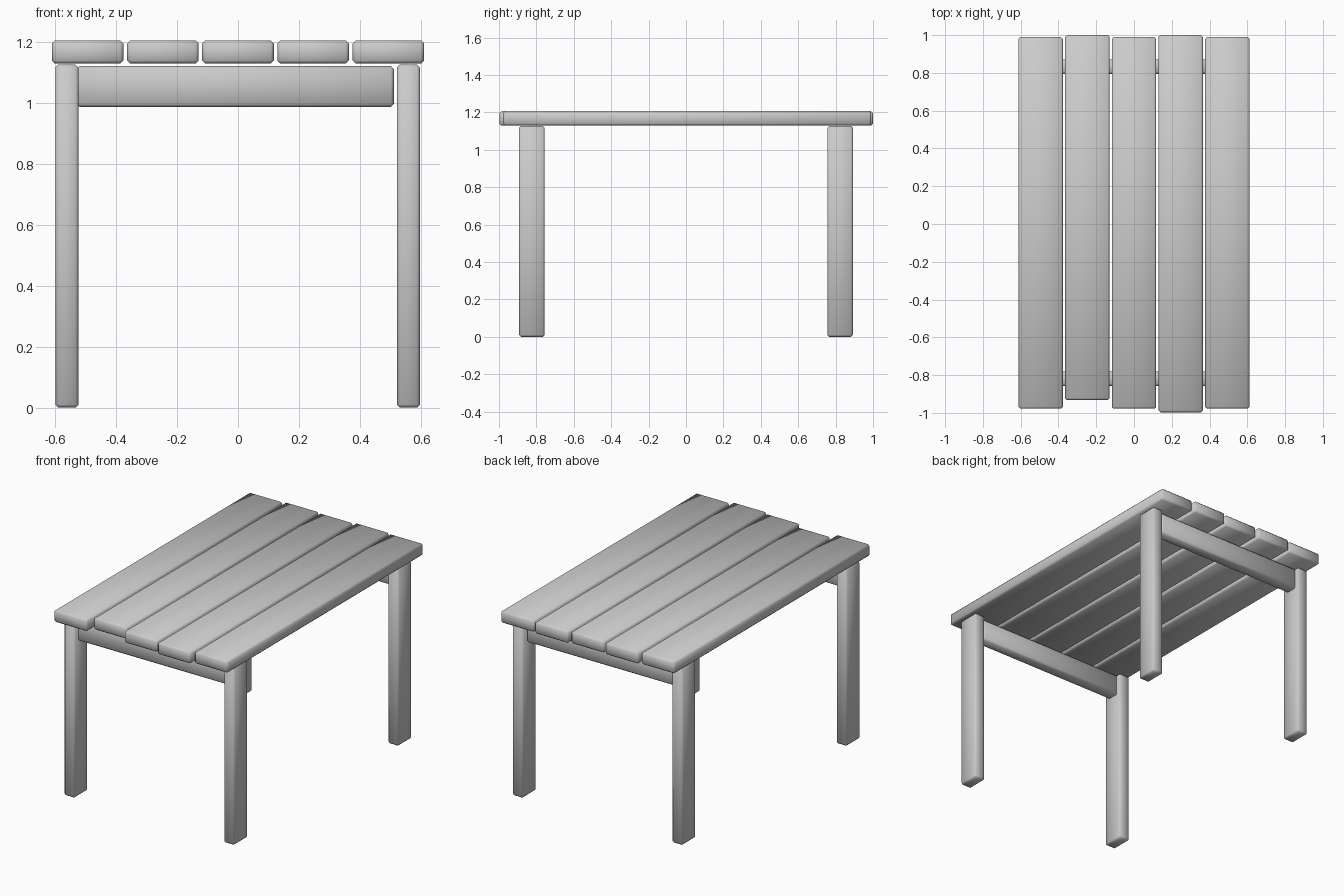
import bpy

if "Cube" in bpy.data.objects:
    bpy.data.objects.remove(bpy.data.objects["Cube"])


def board(name, x, y, z, bevel=0.01):
    """Rounded box spanning the given (min, max) ranges."""
    spans = (x, y, z)
    bpy.ops.mesh.primitive_cube_add(size=1, location=[(a + b) / 2 for a, b in spans])
    ob = bpy.context.object
    ob.name = name
    ob.scale = [b - a for a, b in spans]
    bpy.ops.object.transform_apply(location=False, rotation=False, scale=True)
    mod = ob.modifiers.new("Rounded edges", 'BEVEL')
    mod.width = bevel
    mod.segments = 1
    bpy.ops.object.shade_smooth()
    return ob


# Table top: five planks with slightly uneven ends
PLANK_W, PITCH = 0.235, 0.247
ends = [(-0.978, 0.99), (-0.932, 1.0), (-0.978, 0.99), (-0.997, 1.0), (-0.978, 0.99)]
for i, span in enumerate(ends):
    cx = (i - 2) * PITCH
    board(f"plank_{i + 1}", (cx - PLANK_W / 2, cx + PLANK_W / 2), span, (1.13, 1.206))

# Four legs
for side, x in (("left", (-0.6, -0.524)), ("right", (0.522, 0.598))):
    for end, y in (("front", (-0.893, -0.756)), ("back", (0.756, 0.893))):
        board(f"{end}_{side}_leg", x, y, (0.0, 1.127))

# End rails between the legs, under the planks
for end, y in (("front", (-0.857, -0.781)), ("back", (0.795, 0.871))):
    board(f"{end}_rail", (-0.53, 0.512), y, (0.987, 1.122))
